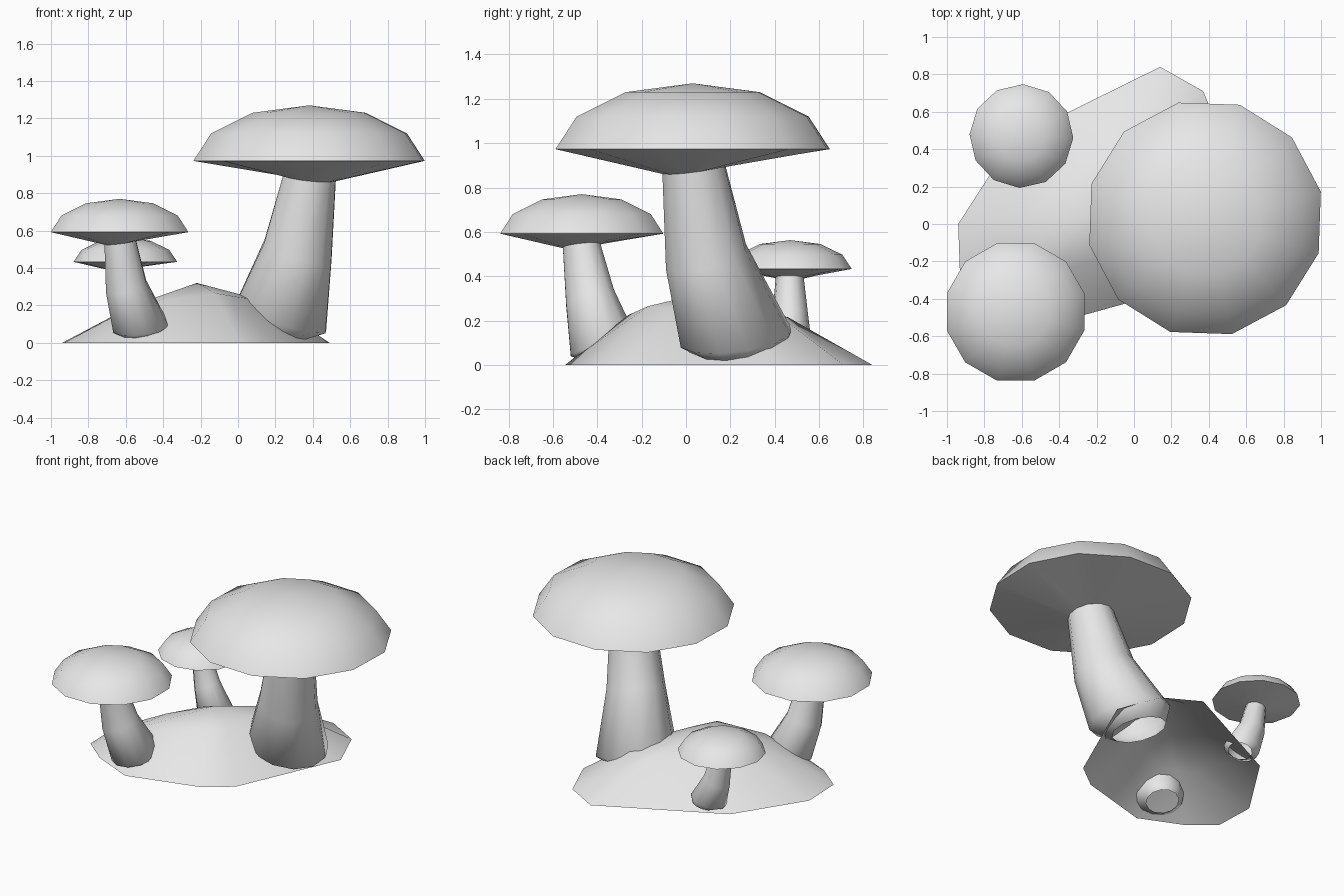
import bpy, bmesh, math
from mathutils import Vector, Matrix

cube = bpy.data.objects.get("Cube")
if cube:
    bpy.data.objects.remove(cube, do_unlink=True)

GREY = (0.8, 0.8, 0.8, 1.0)
mat = bpy.data.materials.new("light_grey")
mat.use_nodes = True
mat.diffuse_color = GREY
mat.node_tree.nodes["Principled BSDF"].inputs["Base Color"].default_value = GREY


def ring(centre, radius, slope=(0, 0), sides=12, start=math.radians(13)):
    """Circle of points, sheared in height by the given x and y slopes."""
    pts = []
    for i in range(sides):
        a = start + math.tau * i / sides
        x, y = radius * math.cos(a), radius * math.sin(a)
        pts.append(Vector(centre) + Vector((x, y, slope[0] * x + slope[1] * y)))
    return pts


def loft(name, rings, apex=None, matrix=None, sharp=50):
    """Skin a stack of rings from bottom to top, optionally closed by a point."""
    bm = bmesh.new()
    loops = [[bm.verts.new(p) for p in r] for r in rings]
    n = len(loops[0])
    for lo, hi in zip(loops, loops[1:]):
        for i in range(n):
            j = (i + 1) % n
            bm.faces.new((lo[i], lo[j], hi[j], hi[i]))
    if apex:
        tip = bm.verts.new(apex)
        for i in range(n):
            bm.faces.new((loops[-1][i], loops[-1][(i + 1) % n], tip))
    if matrix:
        bm.transform(matrix)
    mesh = bpy.data.meshes.new(name)
    bm.to_mesh(mesh)
    bm.free()
    mesh.materials.append(mat)
    obj = bpy.data.objects.new(name, mesh)
    bpy.context.collection.objects.link(obj)
    bpy.ops.object.select_all(action='DESELECT')
    obj.select_set(True)
    bpy.context.view_layer.objects.active = obj
    bpy.ops.object.shade_smooth_by_angle(angle=math.radians(sharp))


def mushroom(name, position, size, turn):
    """Cap and leaning stem, with the cap rim centre as origin."""
    place = (Matrix.Translation(position) @ Matrix.Rotation(math.radians(turn), 4, 'Z')
             @ Matrix.Scale(size, 4))
    neck = ring((0.002, 0.005, -0.09), 0.145, (-0.1, 0.13))
    # Cap: shallow underside, wide rim, faceted dome
    loft(name + "_cap", [
        neck,
        ring((0, 0, 0), 0.635),
        ring((0, 0, 0.147), 0.537),
        ring((0, 0, 0.257), 0.31),
    ], apex=(0, 0, 0.297), matrix=place)
    # Stem: open tube that bends, swells and rounds in at its foot
    loft(name + "_stem", [
        ring((-0.22, 0.21, -0.92), 0.17, (-0.25, 0.1)),
        ring((-0.157, 0.195, -0.85), 0.255, (-0.26, 0.12)),
        ring((-0.06, 0.06, -0.485), 0.185, (-0.3, 0.25)),
        neck,
    ], matrix=place, sharp=80)


mushroom("large_mushroom", (0.38, 0.03, 0.973), 1.0, 0)
mushroom("front_mushroom", (-0.633, -0.47, 0.592), 0.6, -88)
mushroom("back_mushroom", (-0.602, 0.47, 0.433), 0.437, -135)

# Ground mound: uneven outline, raised shoulder and a peak
outline = [(-0.94, 0), (-0.93, -0.28), (-0.76, -0.42), (-0.48, -0.545), (0.01, -0.41),
           (0.18, -0.28), (0.49, 0.42), (0.37, 0.71), (0.14, 0.84), (-0.65, 0.45)]
shoulder = [(-0.58, 0.05, 0.175), (-0.6, -0.12, 0.18), (-0.52, -0.21, 0.215),
            (-0.42, -0.26, 0.225), (-0.12, -0.17, 0.265), (-0.03, -0.06, 0.25),
            (0.16, 0.24, 0.22), (0.13, 0.43, 0.215), (-0.03, 0.46, 0.215),
            (-0.43, 0.26, 0.185)]
loft("ground_mound", [[Vector((x, y, 0)) for x, y in outline], shoulder],
     apex=(-0.22, 0.06, 0.32), sharp=60)
